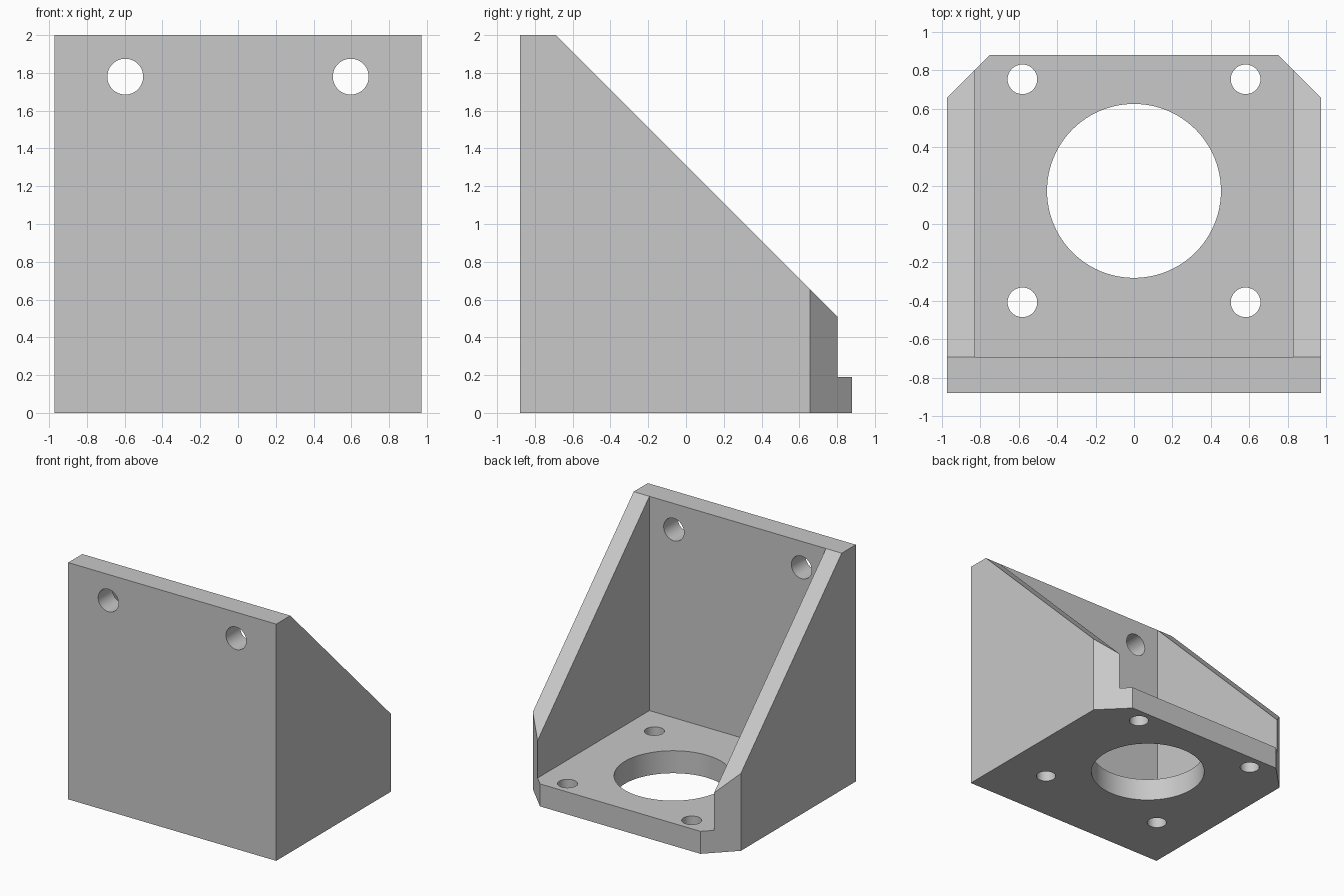
import bpy
import bmesh
from mathutils import Matrix, Vector

default = bpy.data.objects.get("Cube")
if default:
    bpy.data.objects.remove(default, do_unlink=True)

HALF_W, FRONT, BACK, TOP = 0.972, -0.878, 0.878, 2.0
WALL_X, PLATE_Y, FLOOR_Z = 0.825, -0.69, 0.19
CHAMFER = 0.222

grey = bpy.data.materials.new("plain grey")
grey.use_nodes = True
colour = (0.58, 0.58, 0.58, 1)
grey.diffuse_color = colour
grey.node_tree.nodes["Principled BSDF"].inputs["Base Color"].default_value = colour


def make_object(name, bm):
    bmesh.ops.recalc_face_normals(bm, faces=bm.faces)
    mesh = bpy.data.meshes.new(name)
    bm.to_mesh(mesh)
    bm.free()
    mesh.materials.append(grey)
    obj = bpy.data.objects.new(name, mesh)
    bpy.context.collection.objects.link(obj)
    return obj


def prism(name, outline, direction):
    """Extrude a closed outline of 3D points along a direction."""
    bm = bmesh.new()
    face = bm.faces.new([bm.verts.new(p) for p in outline])
    grown = bmesh.ops.extrude_face_region(bm, geom=[face])["geom"]
    verts = [v for v in grown if isinstance(v, bmesh.types.BMVert)]
    bmesh.ops.translate(bm, verts=verts, vec=Vector(direction))
    return make_object(name, bm)


def cylinder(name, centre, radius, axis, segments=48):
    bm = bmesh.new()
    turn = Matrix.Rotation(1.5707963, 4, "X") if axis == "Y" else Matrix()
    bmesh.ops.create_cone(bm, cap_ends=True, segments=segments, radius1=radius,
                          radius2=radius, depth=0.6,
                          matrix=Matrix.Translation(centre) @ turn)
    return make_object(name, bm)


# Solid bracket with a 45 degree sloping back
slope_end = TOP - (BACK - PLATE_Y)
profile = [(FRONT, 0), (BACK, 0), (BACK, slope_end), (PLATE_Y, TOP), (FRONT, TOP)]
bracket = prism("mounting_bracket", [(-HALF_W, y, z) for y, z in profile],
                (2 * HALF_W, 0, 0))

# Open space between the two side walls
pocket = [(-WALL_X, PLATE_Y), (WALL_X, PLATE_Y), (WALL_X, 2), (-WALL_X, 2)]
cutters = [prism("pocket_cutter", [(x, y, FLOOR_Z) for x, y in pocket], (0, 0, 3))]

# Large floor opening
cutters.append(cylinder("centre_hole_cutter", (0, 0.172, 0.1), 0.452, "Z", 96))

# Chamfered back corners and small screw holes, on both sides
for side in (-1, 1):
    corner = [(HALF_W + 0.1, BACK - CHAMFER - 0.1),
              (HALF_W + 0.1, BACK + 0.1),
              (HALF_W - CHAMFER - 0.1, BACK + 0.1)]
    cutters.append(prism("corner_cutter", [(side * x, y, -1) for x, y in corner],
                         (0, 0, 4)))
    cutters.append(cylinder("plate_hole_cutter", (side * 0.597, -0.78, 1.78),
                            0.095, "Y"))
    for y in (-0.407, 0.752):
        cutters.append(cylinder("floor_hole_cutter", (side * 0.58, y, 0.1),
                                0.077, "Z"))

# Apply every cut, then discard the cutters
bpy.context.view_layer.objects.active = bracket
bracket.select_set(True)
for cutter in cutters:
    cutter.hide_render = True
    cut = bracket.modifiers.new("cut", "BOOLEAN")
    cut.operation = "DIFFERENCE"
    cut.solver = "EXACT"
    cut.object = cutter
    bpy.ops.object.modifier_apply(modifier=cut.name)
    bpy.data.objects.remove(cutter, do_unlink=True)

bpy.ops.object.shade_smooth_by_angle(angle=0.5)
